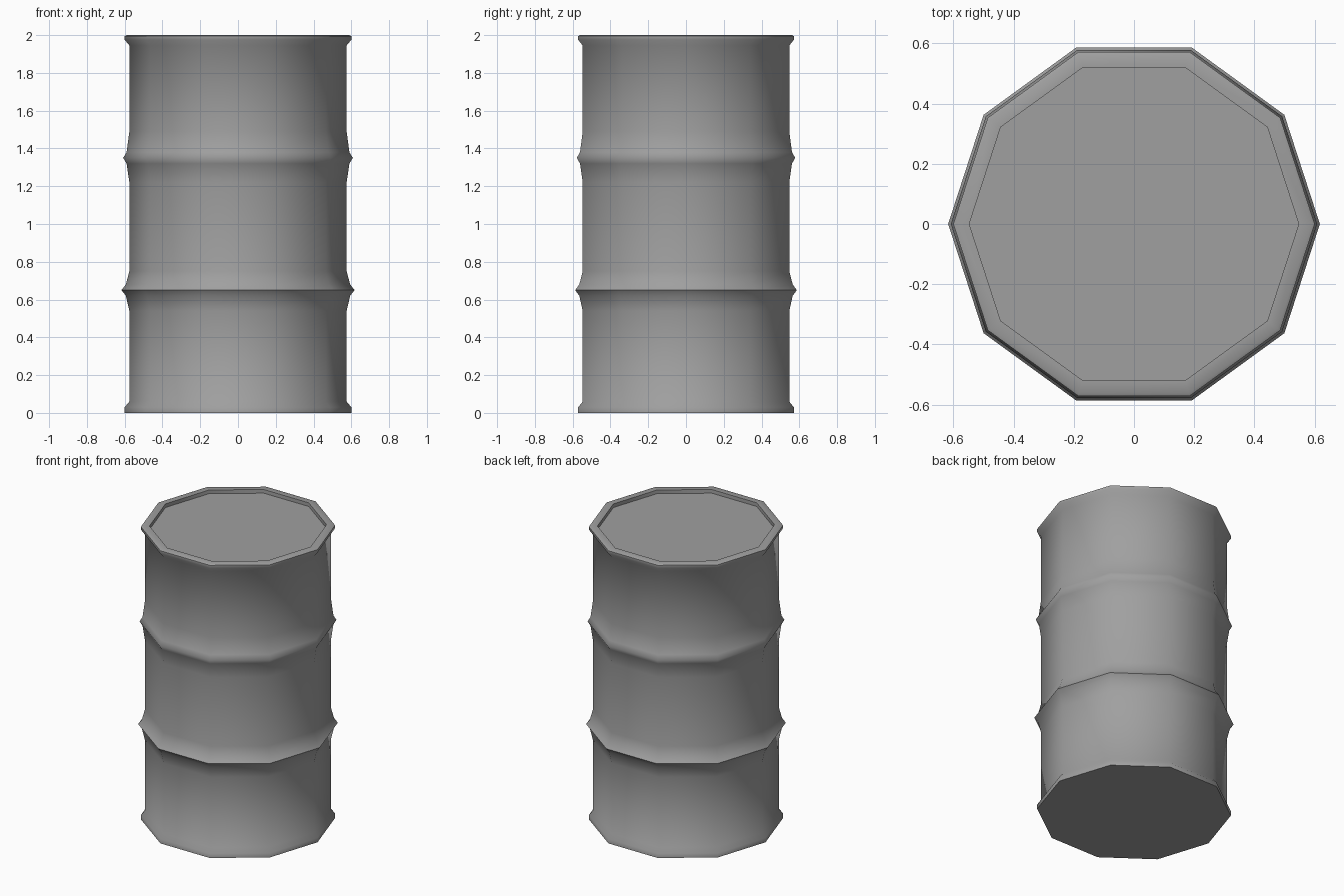
import bpy, bmesh, math

SIDES = 10

cube = bpy.data.objects.get("Cube")
if cube:
    bpy.data.objects.remove(cube, do_unlink=True)

# One grey steel colour
steel = bpy.data.materials.new("grey_steel")
steel.use_nodes = True
grey = (0.35, 0.35, 0.35, 1.0)
steel.diffuse_color = grey
bsdf = steel.node_tree.nodes["Principled BSDF"]
bsdf.inputs["Base Color"].default_value = grey
bsdf.inputs["Roughness"].default_value = 0.6


def rib(z, peak, below, above, body):
    """Profile points of a rolled hoop that swells out of the wall."""
    shoulder = body + 0.45 * (peak - body)
    return [(body, z - below), (shoulder, z - 0.03), (peak, z),
            (shoulder, z + 0.03), (body, z + above)]


def lathe(name, profile):
    """Spin (radius, height) points into a closed, capped solid."""
    bm = bmesh.new()
    rings = []
    for r, z in profile:
        rings.append([bm.verts.new((r * math.cos(a), r * math.sin(a), z))
                      for a in (math.tau * i / SIDES for i in range(SIDES))])
    for low, high in zip(rings, rings[1:]):
        for i in range(SIDES):
            j = (i + 1) % SIDES
            bm.faces.new((low[i], low[j], high[j], high[i]))
    bm.faces.new(rings[0][::-1])
    bm.faces.new(rings[-1])
    mesh = bpy.data.meshes.new(name)
    bm.to_mesh(mesh)
    bm.free()
    mesh.materials.append(steel)
    obj = bpy.data.objects.new(name, mesh)
    bpy.context.collection.objects.link(obj)
    bpy.ops.object.select_all(action="DESELECT")
    obj.select_set(True)
    bpy.context.view_layer.objects.active = obj
    bpy.ops.object.shade_smooth_by_angle(angle=math.radians(60))
    return obj


# Bottom rim, wall with two hoops, top rim, recessed lid
BODY = 0.575
profile = [(0.6, 0.0), (0.6, 0.03), (BODY, 0.06)]
profile += rib(0.65, 0.617, 0.11, 0.1, BODY)
profile += rib(1.35, 0.608, 0.13, 0.14, BODY)
profile += [(BODY, 1.945), (0.6, 1.975), (0.6, 1.995), (0.59, 2.0),
            (0.547, 2.0), (0.547, 1.975)]
lathe("barrel", profile)
